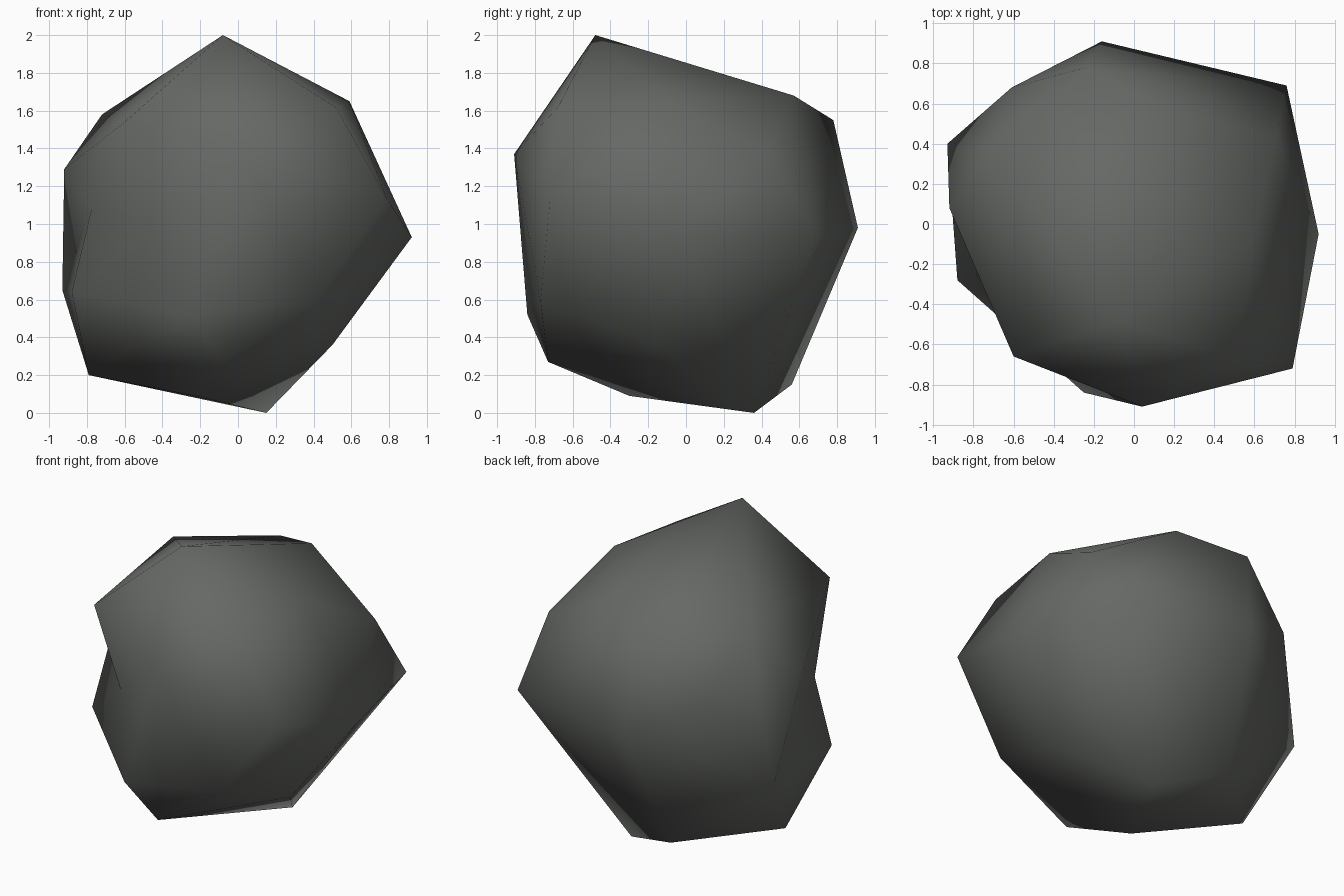
import bpy, bmesh
from mathutils import Vector

if "Cube" in bpy.data.objects:
    bpy.data.objects.remove(bpy.data.objects["Cube"])

# Outer corners of the boulder
CORNERS = [
    (-.08, -.48, 2.0), (.92, -.05, .93), (.15, .36, 0), (-.16, .91, .98),
    (.04, -.91, 1.37), (-.93, .40, .65), (-.92, .08, 1.29), (.59, -.09, 1.65),
    (.76, .69, .94), (.79, -.72, 1.13), (-.79, .08, .20), (-.72, .345, 1.58),
    (-.08, -.73, .27), (-.25, -.84, .52), (-.24, .78, 1.55), (.145, .57, 1.68),
    (.50, -.16, .36), (-.28, .56, .15), (-.23, -.30, .09), (.52, -.68, 1.615),
    (-.60, -.66, 1.54), (-.88, -.28, .64), (-.61, .68, 1.20), (.71, .43, 1.38),
    (.41, -.77, .59),
]
# Corners of the hollow on the front left side
HOLLOW = [(-.775, -.25, 1.08), (-.46, -.58, .98)]

CENTRE = Vector((0, 0, 1))


def rounded(p, lift=1.0):
    """Pull a corner towards a sphere so that the hull connects every corner."""
    d = Vector(p) - CENTRE
    return CENTRE + d.normalized() * d.length ** 0.6 * lift


bm = bmesh.new()
target = {}
for p in CORNERS:
    target[bm.verts.new(rounded(p))] = Vector(p)
for p in HOLLOW:
    target[bm.verts.new(rounded(p, 1.1))] = Vector(p)
bmesh.ops.convex_hull(bm, input=list(bm.verts))

# Move the connected corners to their real places
for v, p in target.items():
    v.co = p
bmesh.ops.delete(bm, geom=[v for v in bm.verts if not v.link_faces], context='VERTS')

# Turn edges that cut across the body outwards, leaving the hollow alone
bm.verts.ensure_lookup_table()
pits = [Vector(p) for p in HOLLOW]
for _ in range(60):
    bm.normal_update()
    bad = None
    for e in bm.edges:
        if len(e.link_faces) != 2:
            continue
        f, g = e.link_faces
        a = next(v for v in f.verts if v not in e.verts)
        b = next(v for v in g.verts if v not in e.verts)
        if any((v.co - q).length < .01 for v in (*e.verts, a, b) for q in pits):
            continue
        if f.normal.dot(b.co - f.verts[0].co) > .01 and not bm.edges.get((a, b)):
            # only where the four corners form a convex patch
            m, n = e.verts
            up = (f.normal + g.normal).normalized()
            side = [(b.co - a.co).cross(v.co - a.co).dot(up) for v in (m, n)]
            if side[0] * side[1] < 0:
                bad = e
                break
    if bad is None:
        break
    bmesh.ops.rotate_edges(bm, edges=[bad], use_ccw=False)

bmesh.ops.recalc_face_normals(bm, faces=bm.faces)
for f in bm.faces:
    f.smooth = True

mesh = bpy.data.meshes.new("boulder")
bm.to_mesh(mesh)
bm.free()

# Stone colour
stone = bpy.data.materials.new("dark grey stone")
stone.diffuse_color = (0.13, 0.139, 0.128, 1)
stone.use_nodes = True
stone.node_tree.nodes["Principled BSDF"].inputs["Base Color"].default_value = stone.diffuse_color
mesh.materials.append(stone)
boulder = bpy.data.objects.new("boulder", mesh)
bpy.context.collection.objects.link(boulder)
